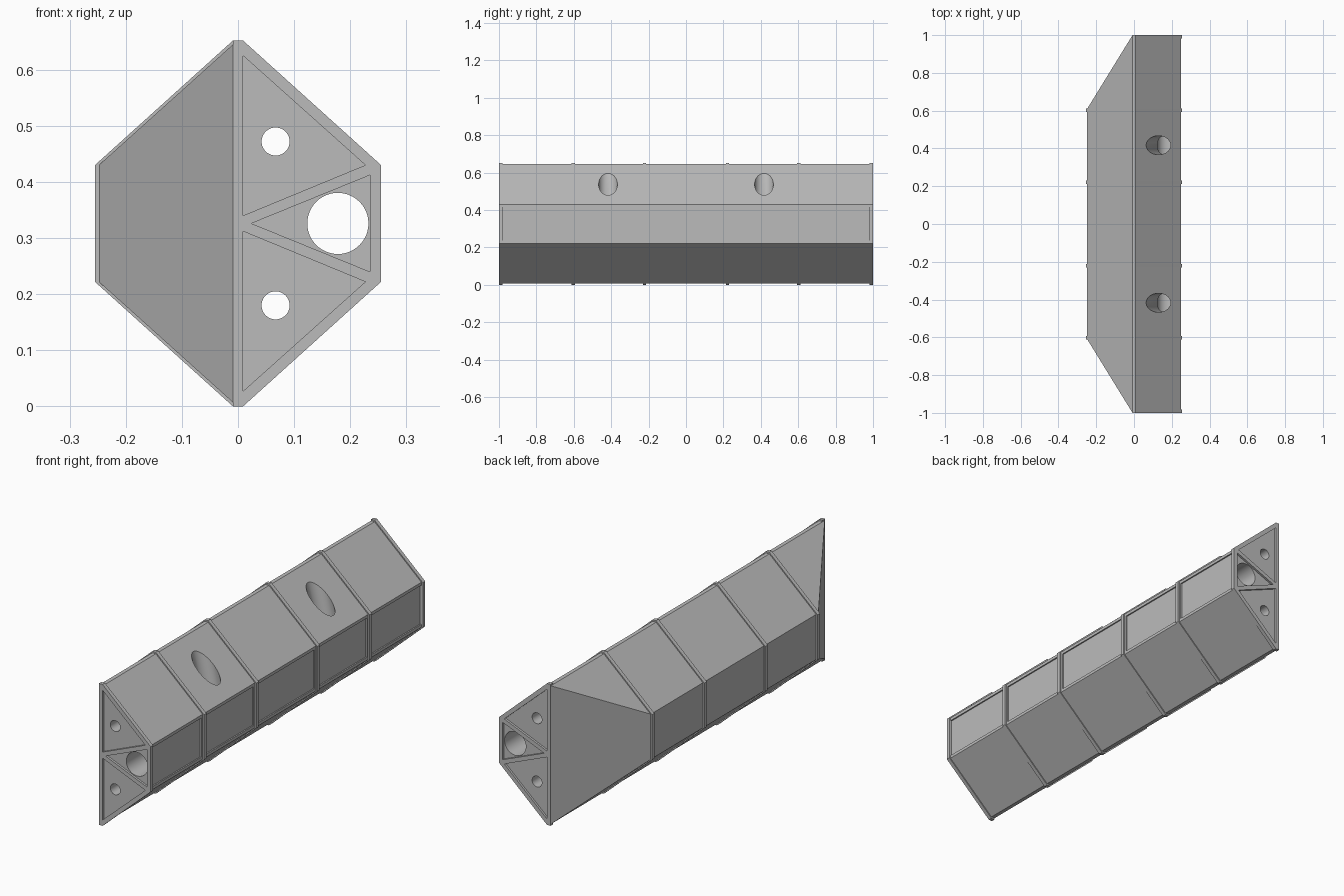
import bpy, bmesh, math
from mathutils import Vector

if "Cube" in bpy.data.objects:
    bpy.data.objects.remove(bpy.data.objects["Cube"], do_unlink=True)

grey = bpy.data.materials.new("plain_grey")
grey.use_nodes = True
COLOUR = (0.5, 0.5, 0.5, 1)
grey.diffuse_color = COLOUR
grey.node_tree.nodes["Principled BSDF"].inputs["Base Color"].default_value = COLOUR

MID = 0.326      # height of the long axis
RIDGE = 0.009    # half width of the flat ridge
CHOP = 0.61      # where the slanted ends begin


def make_object(name, bm):
    bmesh.ops.recalc_face_normals(bm, faces=bm.faces)
    mesh = bpy.data.meshes.new(name)
    bm.to_mesh(mesh)
    bm.free()
    mesh.materials.append(grey)
    obj = bpy.data.objects.new(name, mesh)
    bpy.context.collection.objects.link(obj)
    return obj


def prism(name, outline, y0, y1):
    """Extrude an (x, z) outline along y."""
    bm = bmesh.new()
    face = bm.faces.new([bm.verts.new((x, y0, z)) for x, z in outline])
    new = bmesh.ops.extrude_face_region(bm, geom=[face])["geom"]
    bmesh.ops.translate(bm, vec=(0, y1 - y0, 0),
                        verts=[v for v in new if isinstance(v, bmesh.types.BMVert)])
    return make_object(name, bm)


def cylinder(name, start, end, radius):
    start, end = Vector(start), Vector(end)
    axis = end - start
    bm = bmesh.new()
    bmesh.ops.create_cone(bm, cap_ends=True, segments=48, radius1=radius,
                          radius2=radius, depth=axis.length)
    bm.transform(axis.to_track_quat('Z', 'Y').to_matrix().to_4x4())
    bmesh.ops.translate(bm, vec=(start + end) / 2, verts=bm.verts)
    return make_object(name, bm)


def half_outline(half_x, half_z, side_z):
    """Right-hand half of the hexagon, bottom to top."""
    return [(RIDGE, MID - half_z), (half_x, MID - side_z),
            (half_x, MID + side_z), (RIDGE, MID + half_z)]


def full_outline(*size):
    half = half_outline(*size)
    return half + [(-x, z) for x, z in reversed(half)]


# Core with its two slanted end faces
outline = full_outline(0.248, 0.319, 0.104)
bm = bmesh.new()
rings = []
for sign in (-1, 1):
    rings.append([bm.verts.new((x, sign * (CHOP if x < -0.1 else 0.998), z))
                  for x, z in outline])
for ring in rings:
    bm.faces.new(ring[:5] + ring[7:])
    bm.faces.new(ring[4:])
for i in range(8):
    j = (i + 1) % 8
    bm.faces.new((rings[0][i], rings[0][j], rings[1][j], rings[1][i]))
core = make_object("core", bm)

# Raised ribs around the core, and half plates at the ends
rib_outline = full_outline(0.255, MID, 0.104)
ribs = []
for i, y in enumerate((-0.603, -0.222, 0.222, 0.603)):
    ribs.append(prism(f"rib_{i + 1}", rib_outline, y - 0.009, y + 0.009))
plate_outline = half_outline(0.255, MID, 0.104)
plate_outline += [(-RIDGE, 2 * MID), (-RIDGE, 0)]
plates = [prism("front_plate", plate_outline, -1, -0.982),
          prism("back_plate", plate_outline, 0.982, 1)]

# Cutters: long bores
BORE_X = 0.178
bores = [cylinder("cut_main_bore", (BORE_X, -1.1, MID), (BORE_X, 1.1, MID), 0.0545)]
for side in (-1, 1):
    z = MID + side * 0.146
    bores.append(cylinder("cut_small_bore", (0.067, -1.1, z), (0.067, 1.1, z), 0.025))

# Cutters: tilted holes that run from the upper slope into the main bore
tilted = []
for y in (-0.417, 0.417):
    tilted.append(cylinder("cut_tilted_hole", (BORE_X, y, MID), (0.078, y, 0.756), 0.05))

# Cutters: shallow triangular pockets in both end plates
upper = [(0.009, 0.625), (0.227, 0.43), (0.009, 0.34)]
lower = [(x, 2 * MID - z) for x, z in upper]
outer = [(0.024, MID), (0.235, 0.412), (0.235, 0.24)]
pockets = []
for triangle in (upper, lower, outer):
    for sign in (-1, 1):
        pockets.append(prism("cut_pocket", triangle, sign * 0.99, sign * 1.05))

# Cutters: sunken panels along the upright left side
panels = []
stops = (-1, -0.603, -0.222, 0.222, 0.603, 1)
for y0, y1 in zip(stops, stops[1:]):
    rect = [(x, MID + dz) for x, dz in
            ((0.242, -0.09), (0.3, -0.09), (0.3, 0.09), (0.242, 0.09))]
    panels.append(prism("cut_panel", rect, y0 + 0.018, y1 - 0.018))


def cut(target, cutters):
    bpy.context.view_layer.objects.active = target
    for cutter in cutters:
        mod = target.modifiers.new("cut", 'BOOLEAN')
        mod.operation = 'DIFFERENCE'
        mod.solver = 'EXACT'
        mod.object = cutter
        bpy.ops.object.modifier_apply(modifier=mod.name)


cut(core, bores + tilted + pockets + panels)
for part in ribs:
    cut(part, bores)
for part in plates:
    cut(part, bores + pockets)
for cutter in bores + tilted + pockets + panels:
    bpy.data.objects.remove(cutter, do_unlink=True)

# Smooth bore walls, crisp edges elsewhere
bpy.ops.object.select_all(action='DESELECT')
for part in [core] + ribs + plates:
    part.select_set(True)
bpy.context.view_layer.objects.active = core
bpy.ops.object.shade_smooth_by_angle(angle=math.radians(25))
